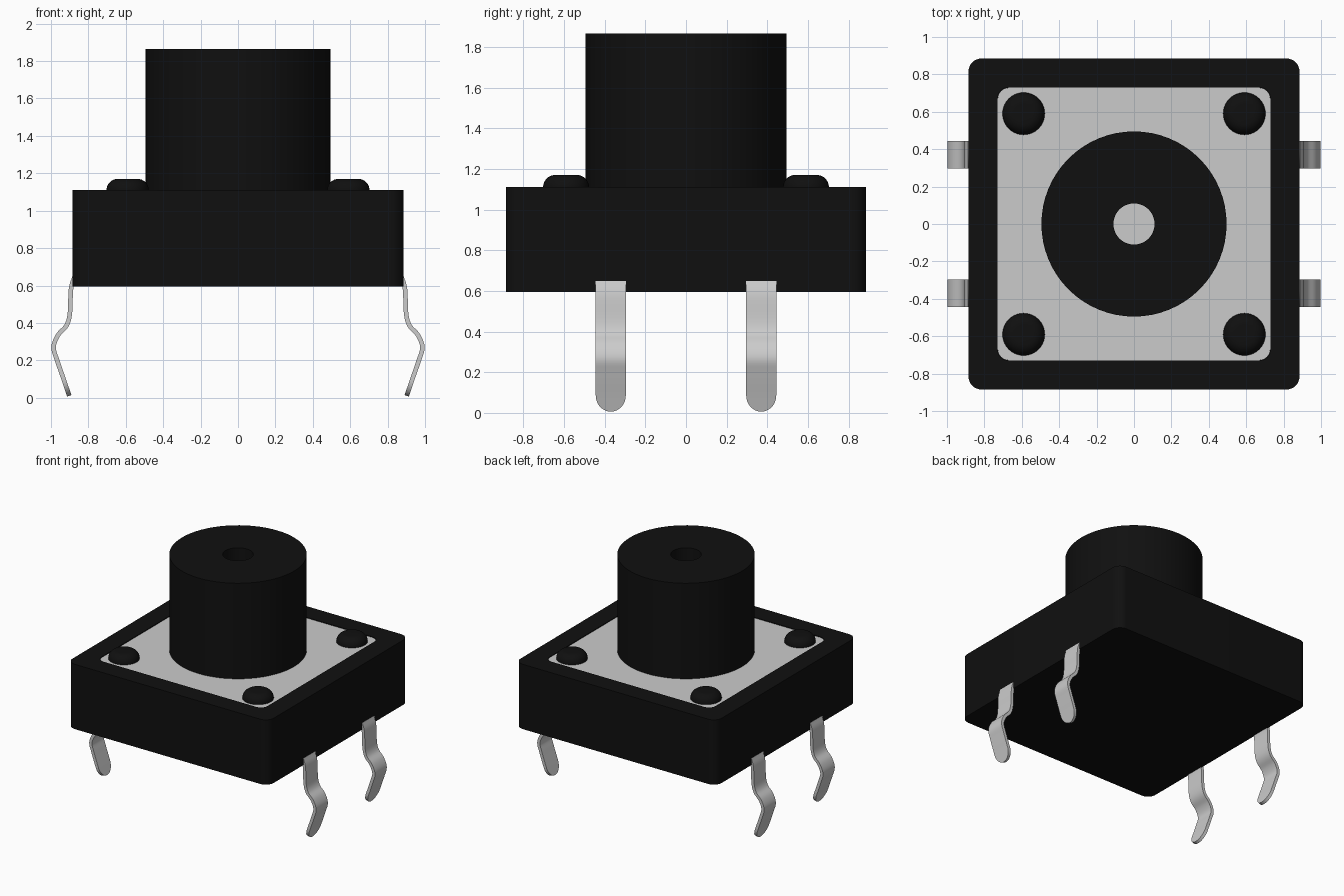
import bpy, bmesh
from math import sin, cos, pi, sqrt, radians
from mathutils import Vector

cube = bpy.data.objects.get("Cube")
if cube:
    bpy.data.objects.remove(cube, do_unlink=True)


def material(name, rgb):
    m = bpy.data.materials.new(name)
    m.use_nodes = True
    m.diffuse_color = (*rgb, 1)
    m.node_tree.nodes["Principled BSDF"].inputs["Base Color"].default_value = (*rgb, 1)
    return m


BLACK = material("black plastic", (0.005, 0.005, 0.005))
METAL = material("light grey metal", (0.6, 0.6, 0.6))


def finish(bm, name, mat):
    bmesh.ops.recalc_face_normals(bm, faces=bm.faces)
    mesh = bpy.data.meshes.new(name)
    bm.to_mesh(mesh)
    bm.free()
    mesh.materials.append(mat)
    ob = bpy.data.objects.new(name, mesh)
    bpy.context.collection.objects.link(ob)
    bpy.ops.object.select_all(action="DESELECT")
    ob.select_set(True)
    bpy.context.view_layer.objects.active = ob
    bpy.ops.object.shade_smooth_by_angle(angle=radians(35))
    return ob


def rounded_square(bm, half, radius, z, steps=8):
    """Ring of vertices around a square with rounded corners."""
    ring = []
    for corner in range(4):
        mid = pi / 4 + corner * pi / 2
        cx, cy = [(half - radius) * sqrt(2) * f(mid) for f in (cos, sin)]
        for i in range(steps + 1):
            a = corner * pi / 2 + i / steps * pi / 2
            ring.append(bm.verts.new((cx + radius * cos(a), cy + radius * sin(a), z)))
    return ring


def bridge(bm, a, b):
    n = len(a)
    for i in range(n):
        j = (i + 1) % n
        bm.faces.new((a[i], a[j], b[j], b[i]))


def lathe(name, profile, mat, x=0, y=0, steps=64):
    """Turn a (radius, height) profile around a vertical axis."""
    bm = bmesh.new()
    verts = [bm.verts.new((r, 0, z)) for r, z in profile]
    edges = [bm.edges.new(pair) for pair in zip(verts, verts[1:])]
    bmesh.ops.spin(bm, geom=verts + edges, cent=(0, 0, 0), axis=(0, 0, 1),
                   angle=2 * pi, steps=steps)
    bmesh.ops.remove_doubles(bm, verts=bm.verts, dist=0.0001)
    ob = finish(bm, name, mat)
    ob.location = (x, y, 0)
    return ob


# Housing with a shallow pocket in its top
TOP, FLOOR = 1.11, 1.09
bm = bmesh.new()
rings = [rounded_square(bm, *spec) for spec in
         ((0.885, 0.07, 0.595), (0.885, 0.07, TOP), (0.73, 0.06, TOP), (0.73, 0.06, FLOOR))]
for lower, upper in zip(rings, rings[1:]):
    bridge(bm, lower, upper)
bm.faces.new(rings[0])
bm.faces.new(rings[-1])
finish(bm, "housing", BLACK)

# Metal cover plate lying in the pocket
bm = bmesh.new()
low = rounded_square(bm, 0.729, 0.06, FLOOR)
high = rounded_square(bm, 0.729, 0.06, TOP - 0.005)
bridge(bm, low, high)
bm.faces.new(low)
bm.faces.new(high)
finish(bm, "cover_plate", METAL)

# Push button with a bore down to the plate
lathe("push_button", [(0.11, FLOOR), (0.11, 1.865), (0.495, 1.865), (0.495, FLOOR)], BLACK)

# Rounded rivets in the corners
fillet = 0.06
rivet = [(0.113, FLOOR)] + [
    (0.113 - fillet + fillet * cos(a), 1.17 - fillet + fillet * sin(a))
    for a in (i * pi / 16 for i in range(9))] + [(0, 1.17)]
for sx, side in ((1, "left"), (-1, "right")):
    for sy, end in ((1, "back"), (-1, "front")):
        lathe(f"rivet_{end}_{side}", rivet, BLACK, sx * 0.59, sy * 0.59, 40)


def smooth_path(points, steps=5):
    pts = [Vector(p) for p in points]
    pts = [2 * pts[0] - pts[1]] + pts + [2 * pts[-1] - pts[-2]]
    out = []
    for a, b, c, d in zip(pts, pts[1:], pts[2:], pts[3:]):
        for i in range(steps):
            t = i / steps
            out.append(0.5 * (2 * b + (c - a) * t + (2 * a - 5 * b + 4 * c - d) * t ** 2
                              + (3 * b - a - 3 * c + d) * t ** 3))
    return out


# Kinked spring legs: a strip that ends in a half round tip
leg_path = smooth_path([(0.875, 0.645), (0.893, 0.58), (0.899, 0.45), (0.918, 0.385),
                        (0.962, 0.335), (0.986, 0.27), (0.967, 0.2), (0.929, 0.09)])
tip_start, tip_end = Vector((0.929, 0.09)), Vector((0.902, 0.01))
HALF = 0.074
for sx, side in ((1, "left"), (-1, "right")):
    for sy, end in ((1, "back"), (-1, "front")):
        rows = [(p, HALF) for p in leg_path]
        for i in range(10):
            a = i / 9 * radians(88)
            rows.append((tip_start.lerp(tip_end, sin(a)), HALF * cos(a)))
        bm = bmesh.new()
        pairs = [[bm.verts.new((sx * p.x, sy * 0.37 + w, p.y)) for w in (-h, h)]
                 for p, h in rows]
        for (a, b), (c, d) in zip(pairs, pairs[1:]):
            bm.faces.new((a, b, d, c))
        leg = finish(bm, f"leg_{end}_{side}", METAL)
        thick = leg.modifiers.new("thickness", "SOLIDIFY")
        thick.thickness = 0.024
        thick.offset = 0
        # Keep the strip's rim crisp
        for e in leg.data.edges:
            if sum(e.key in f.edge_keys for f in leg.data.polygons) == 1:
                e.use_edge_sharp = True
